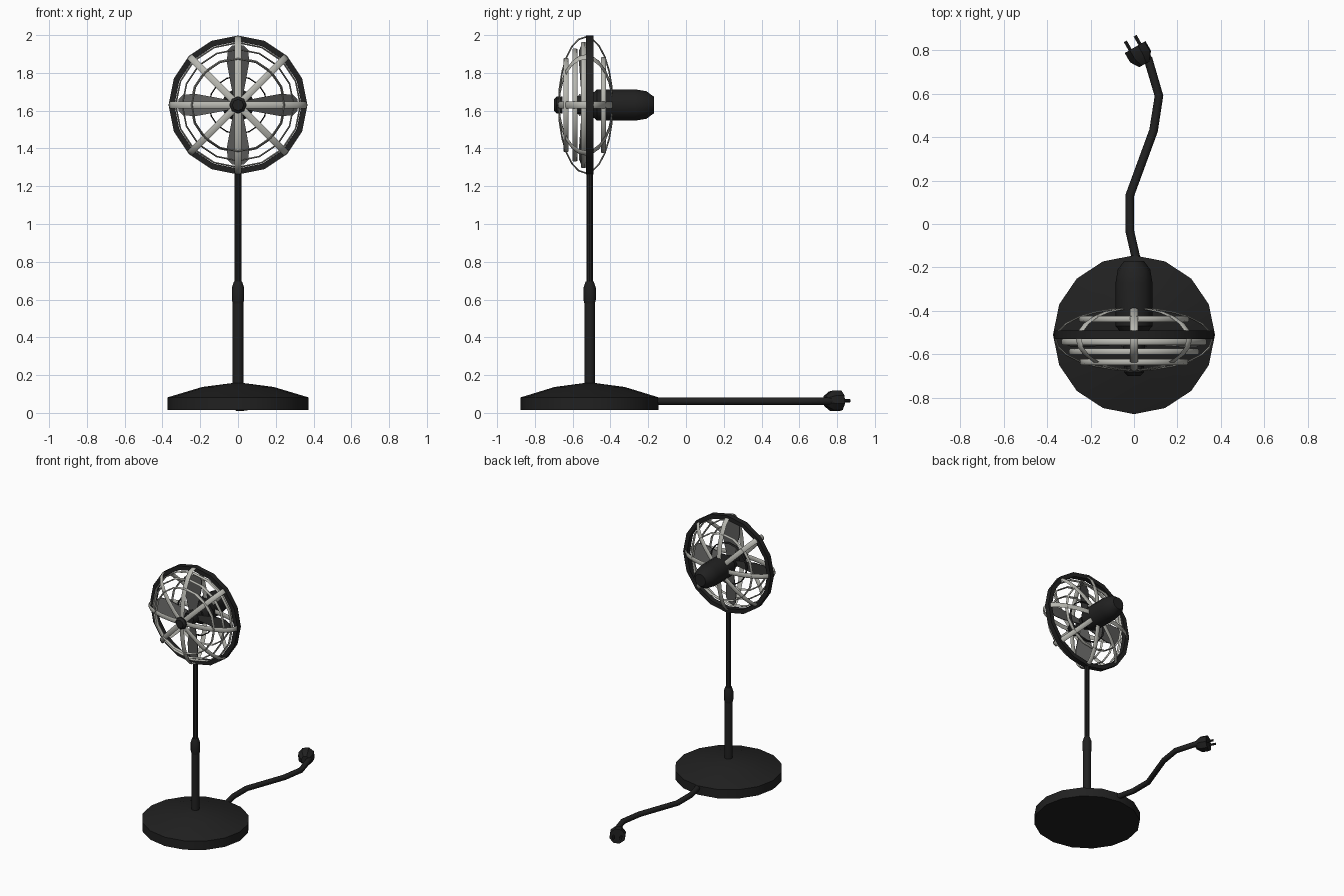
import bpy, bmesh
from math import pi, cos, sin
from mathutils import Vector, Matrix

cube = bpy.data.objects.get("Cube")
if cube:
    bpy.data.objects.remove(cube, do_unlink=True)

Y0, Z0 = -0.51, 1.63          # stand axis and fan height
X, Y, Z = Vector((1, 0, 0)), Vector((0, 1, 0)), Vector((0, 0, 1))


def material(name, value):
    m = bpy.data.materials.new(name)
    m.use_nodes = True
    m.diffuse_color = (*value, 1)
    m.node_tree.nodes["Principled BSDF"].inputs["Base Color"].default_value = (*value, 1)
    return m


black = material("matte black", (0.015, 0.015, 0.015))
steel = material("warm steel", (0.48, 0.48, 0.44))
grey = material("blade grey", (0.10, 0.10, 0.097))


def finish(name, bm, mat, angle=35):
    bmesh.ops.recalc_face_normals(bm, faces=bm.faces)
    me = bpy.data.meshes.new(name)
    bm.to_mesh(me)
    bm.free()
    me.materials.append(mat)
    ob = bpy.data.objects.new(name, me)
    bpy.context.collection.objects.link(ob)
    bpy.ops.object.select_all(action='DESELECT')
    ob.select_set(True)
    bpy.context.view_layer.objects.active = ob
    bpy.ops.object.shade_smooth_by_angle(angle=angle * pi / 180)
    return ob


def bridge(bm, rings, closed=False):
    n = len(rings[0])
    pairs = list(zip(rings, rings[1:] + rings[:1])) if closed else list(zip(rings, rings[1:]))
    for a, b in pairs:
        for i in range(n):
            j = (i + 1) % n
            bm.faces.new((a[i], a[j], b[j], b[i]))
    if not closed:
        bm.faces.new(rings[0])
        bm.faces.new(rings[-1])


def revolve(name, profile, sides, mat, origin, axis=Z):
    """Closed solid turned from (radius, distance along axis) points."""
    bm = bmesh.new()
    turn = Z.rotation_difference(axis).to_matrix()
    rings = [[bm.verts.new(Vector(origin) + turn @ Vector(
        (r * cos(2 * pi * i / sides), r * sin(2 * pi * i / sides), h)))
        for i in range(sides)] for r, h in profile]
    bridge(bm, rings)
    return finish(name, bm, mat)


def hoop(name, centre, u, v, a, b, thick, wide, mat, steps=16, section=6):
    """Closed elliptical band: thick along its outward normal, wide across."""
    bm = bmesh.new()
    side = u.cross(v)
    rings = []
    for k in range(steps):
        t = 2 * pi * k / steps
        p = Vector(centre) + u * a * cos(t) + v * b * sin(t)
        out = (u * cos(t) / a + v * sin(t) / b).normalized()
        ring = []
        for i in range(section):
            s = 2 * pi * (i + 0.5) / section
            ring.append(bm.verts.new(p + out * thick * cos(s) + side * wide * sin(s)))
        rings.append(ring)
    bridge(bm, rings, closed=True)
    return finish(name, bm, mat, 50)


# Weighted base and telescopic pole
base = revolve("base", [(0.373, 0.015), (0.373, 0.082), (0.19, 0.137), (0.03, 0.158)],
               16, black, (0, 0, 0))
base.scale.y = 0.98
base.location.y = Y0
revolve("lower_pole", [(0.028, 0.14), (0.028, 0.6)], 12, black, (0, Y0, 0))
revolve("pole_collar", [(0.028, 0.58), (0.033, 0.6), (0.033, 0.66), (0.022, 0.695)],
        12, black, (0, Y0, 0))
revolve("upper_pole", [(0.018, 0.66), (0.018, 1.28)], 10, black, (0, Y0, 0))

# Motor and hubs, turned along the fan axis
revolve("motor_housing", [(0.06, -0.5), (0.085, -0.47), (0.085, -0.27), (0.075, -0.21),
                          (0.045, -0.17)], 14, black, (0, 0, Z0), Y)
revolve("blade_hub", [(0.04, -0.59), (0.05, -0.57), (0.05, -0.48)], 12, black, (0, 0, Z0), Y)
revolve("front_cap", [(0.03, -0.7), (0.045, -0.685), (0.045, -0.655)], 8, black, (0, 0, Z0), Y)

# Guard: rim, concentric bands and ribs wrapping front to back
hoop("guard_rim", (0, Y0, Z0), X, Z, 0.352, 0.352, 0.022, 0.028, black, section=4)
hoop("inner_band", (0, Y0, Z0), X, Z, 0.153, 0.153, 0.004, 0.012, black)
for i, (y, r) in enumerate([(-0.635, 0.245), (-0.588, 0.295), (-0.543, 0.33), (-0.437, 0.25)]):
    hoop(f"guard_band_{i + 1}", (0, y, Z0), X, Z, r, r, 0.005, 0.014, steel)
for i in range(4):
    a = i * pi / 4
    across = Vector((cos(a), 0, sin(a)))
    hoop(f"guard_rib_{i + 1}", (0, -0.531, Z0), across, Y, 0.36, 0.143,
         0.005, 0.018, steel, steps=24)

# Four pitched, paddle-shaped blades
outline = [(0.03, 0.022), (0.12, 0.04), (0.22, 0.058), (0.29, 0.056), (0.315, 0.03)]
for i in range(4):
    bm = bmesh.new()
    turn = Matrix.Rotation(i * pi / 2, 3, 'Y')
    rings = []
    for r, w in outline:
        corners = [(-w, -0.003), (w, -0.003), (w, 0.003), (-w, 0.003)]
        rings.append([bm.verts.new(Vector((0, -0.54, Z0)) + turn @ Vector(
            (x, d + x * 0.4, r))) for x, d in corners])
    bridge(bm, rings)
    finish(f"blade_{i + 1}", bm, grey)

# Power cord lying behind the base
path = [(0.02, -0.22), (0.01, -0.16), (-0.02, -0.03), (-0.02, 0.13), (0.09, 0.43),
        (0.115, 0.59), (0.065, 0.76), (0.04, 0.79)]
pts = [Vector((x, y, 0.062)) for x, y in path]
bm = bmesh.new()
rings = []
for i, p in enumerate(pts):
    d = (pts[min(i + 1, len(pts) - 1)] - pts[max(i - 1, 0)]).normalized()
    n = d.cross(Z)
    rings.append([bm.verts.new(p + (n * cos(k * pi / 4) + Z * sin(k * pi / 4)) * 0.02)
                  for k in range(8)])
bridge(bm, rings)
finish("power_cord", bm, black, 50)

# Plug with two prongs
aim = Vector((-0.5, 0.87, 0)).normalized()
face = Vector((0.005, 0.815, 0.064))
revolve("plug_body", [(0.03, -0.09), (0.057, -0.05), (0.057, 0)], 8, black, face, aim)
for name, s in (("left", 1), ("right", -1)):
    revolve(f"{name}_prong", [(0.009, -0.01), (0.009, 0.045)], 6, black,
            face + aim.cross(Z) * 0.026 * s, aim)
